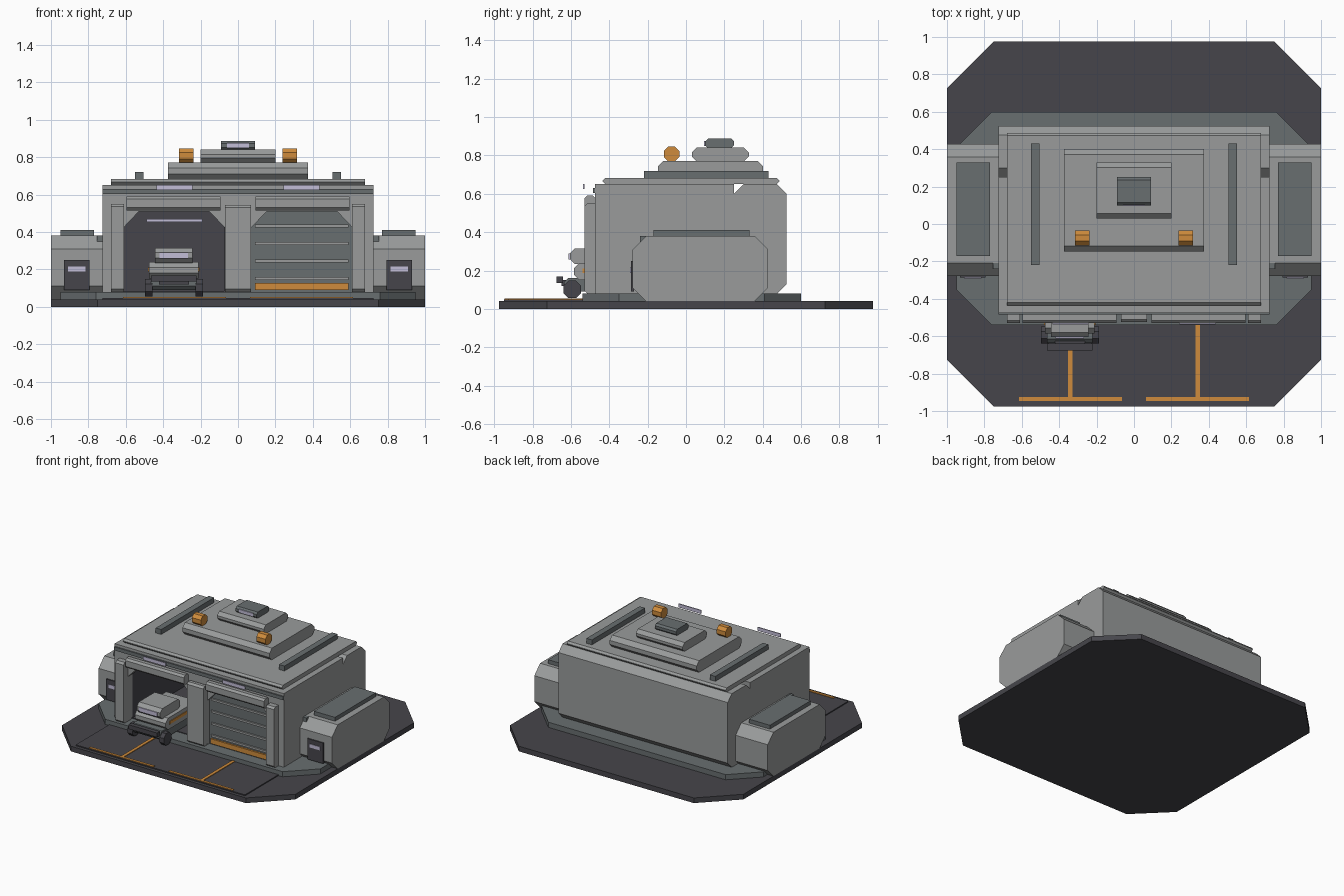
import bpy, bmesh, math


def material(name, r, g, b):
    m = bpy.data.materials.new(name)
    m.diffuse_color = (r, g, b, 1)
    return m


LIGHT = material("light grey", 0.32, 0.33, 0.33)
MID = material("slate grey", 0.138, 0.156, 0.162)
DARK = material("charcoal", 0.061, 0.060, 0.070)
ORANGE = material("signal orange", 0.62, 0.26, 0.045)
GLOW = material("pale lavender", 0.54, 0.51, 0.68)


def prism(name, pts, axis, a, b, mat):
    """Extrude a 2D outline from a to b along the given axis."""
    place = {"x": lambda p, t: (t, p[0], p[1]),
             "y": lambda p, t: (p[0], t, p[1]),
             "z": lambda p, t: (p[0], p[1], t)}[axis]
    bm = bmesh.new()
    lo = [bm.verts.new(place(p, a)) for p in pts]
    hi = [bm.verts.new(place(p, b)) for p in pts]
    n = len(pts)
    bm.faces.new(lo)
    bm.faces.new(hi)
    for i in range(n):
        j = (i + 1) % n
        bm.faces.new((lo[i], lo[j], hi[j], hi[i]))
    bmesh.ops.recalc_face_normals(bm, faces=bm.faces)
    me = bpy.data.meshes.new(name)
    bm.to_mesh(me)
    bm.free()
    me.materials.append(mat)
    ob = bpy.data.objects.new(name, me)
    bpy.context.collection.objects.link(ob)
    return ob


def rect(a0, a1, b0, b1, c=0.0):
    """Rectangle, or octagon when the corners are cut by c."""
    if c == 0:
        return [(a0, b0), (a1, b0), (a1, b1), (a0, b1)]
    return [(a0 + c, b0), (a1 - c, b0), (a1, b0 + c), (a1, b1 - c),
            (a1 - c, b1), (a0 + c, b1), (a0, b1 - c), (a0, b0 + c)]


def box(name, x0, x1, y0, y1, z0, z1, mat, c=0.0):
    """Block whose side profile (y, z) has corners cut by c."""
    return prism(name, rect(y0, y1, z0, z1, c), "x", min(x0, x1), max(x0, x1), mat)


# Ground slab, plinth and apron
prism("ground_slab", rect(-1, 1, -0.975, 0.975, 0.25), "z", 0, 0.04, DARK)
prism("plinth", rect(-0.95, 0.95, -0.54, 0.60, 0.19), "z", 0.04, 0.08, MID)
box("apron", -0.725, 0.725, -0.95, -0.53, 0.04, 0.048, DARK)

# Main hall: rear block, walls and front header
box("rear_block", -0.725, 0.725, 0.25, 0.525, 0.08, 0.65, LIGHT, 0.05)
box("front_header", -0.725, 0.725, -0.475, -0.42, 0.51, 0.65, LIGHT)
box("header_band", -0.725, 0.725, -0.485, -0.47, 0.603, 0.63, MID)
box("bay_divider", -0.07, 0.07, -0.475, 0.25, 0.08, 0.52, LIGHT)
box("bay_back_wall", -0.62, 0.62, 0.235, 0.25, 0.08, 0.60, DARK)
box("bay_ceiling", -0.62, 0.62, -0.42, 0.24, 0.52, 0.54, DARK)
box("bay_side_lining", -0.625, -0.61, -0.42, 0.24, 0.08, 0.53, DARK)
box("bay_divider_lining", -0.075, -0.065, -0.42, 0.24, 0.08, 0.53, DARK)
box("bay_floor", -0.62, -0.07, -0.42, 0.24, 0.08, 0.085, DARK)
box("bay_light", -0.49, -0.19, 0.222, 0.236, 0.453, 0.469, GLOW)

for s in (-1, 1):
    side = "left" if s < 0 else "right"
    cx = 0.34 * s

    # Walls and door frame
    box(side + "_wall", 0.62 * s, 0.725 * s, -0.475, 0.25, 0.08, 0.65, LIGHT)
    box(side + "_door_post", 0.61 * s, 0.68 * s, -0.53, -0.42, 0.08, 0.55, LIGHT, 0.015)
    box(side + "_lintel", 0.093 * s, 0.595 * s, -0.53, -0.47, 0.515, 0.59, LIGHT, 0.015)
    for tag, x, d in (("outer", 0.615, -1), ("inner", 0.068, 1)):
        pts = [(x * s, 0.515), ((x + 0.09 * d) * s, 0.515), (x * s, 0.42)]
        prism(f"{side}_{tag}_gusset", pts, "y", -0.475, -0.42, LIGHT)
    box(side + "_header_lamp", cx - 0.097, cx + 0.097, -0.538, -0.53, 0.625, 0.652, GLOW)

    # Apron markings
    box(side + "_stop_line", cx - 0.275, cx + 0.275, -0.945, -0.925, 0.046, 0.053, ORANGE)
    box(side + "_guide_line", cx - 0.012, cx + 0.012, -0.925, -0.54, 0.046, 0.053, ORANGE)

    # Side annex with roof hatch and front window
    box(side + "_annex", 0.72 * s, 1.0 * s, -0.278, 0.428, 0.04, 0.38, LIGHT, 0.07)
    box(side + "_annex_hatch", 0.77 * s, 0.95 * s, -0.17, 0.33, 0.375, 0.41, MID)
    box(side + "_annex_joint", 0.70 * s, 0.755 * s, -0.24, -0.18, 0.345, 0.38, MID)
    box(side + "_annex_door", 0.795 * s, 0.93 * s, -0.287, -0.27, 0.09, 0.25, DARK)
    box(side + "_annex_window", 0.815 * s, 0.908 * s, -0.291, -0.285, 0.188, 0.215, GLOW)

    # Roof rails and beacons
    box(side + "_roof_rail", 0.505 * s, 0.552 * s, -0.22, 0.43, 0.675, 0.72, MID)
    box(side + "_beacon", 0.238 * s, 0.315 * s, -0.115, -0.035, 0.768, 0.847, ORANGE, 0.023)

# Centre post between the doors
box("centre_post", -0.07, 0.07, -0.525, -0.47, 0.08, 0.545, LIGHT, 0.015)

# Closed shutter in the right bay
box("shutter", 0.068, 0.615, -0.45, -0.43, 0.08, 0.515, MID)
for i in range(4):
    z = 0.15 + 0.0935 * i
    box(f"shutter_slat_{i + 1}", 0.09, 0.59, -0.462, -0.448, z - 0.008, z + 0.008, LIGHT)
box("shutter_warning_bar", 0.09, 0.59, -0.464, -0.448, 0.09, 0.127, ORANGE)

# Stepped roof
box("roof_slab", -0.68, 0.68, -0.435, 0.487, 0.65, 0.682, LIGHT, 0.014)
box("roof_tier_lower", -0.373, 0.373, -0.147, 0.402, 0.68, 0.772, LIGHT, 0.03)
box("roof_tier_upper", -0.2, 0.2, 0.03, 0.328, 0.77, 0.84, LIGHT, 0.025)
box("roof_cap", -0.09, 0.09, 0.1, 0.25, 0.838, 0.887, MID, 0.014)
box("roof_cap_window", -0.06, 0.06, 0.095, 0.102, 0.85, 0.876, GLOW)

# Vehicle parked in the open bay
vx = -0.343
box("vehicle_chassis", vx - 0.122, vx + 0.122, -0.635, -0.15, 0.09, 0.16, MID, 0.02)
box("vehicle_bumper", vx - 0.122, vx + 0.122, -0.675, -0.64, 0.135, 0.168, DARK)
box("vehicle_bumper_mount", vx - 0.08, vx + 0.08, -0.65, -0.6, 0.12, 0.15, DARK)
box("vehicle_hull", vx - 0.132, vx + 0.132, -0.585, -0.17, 0.15, 0.24, LIGHT, 0.03)
box("vehicle_cabin", vx - 0.1, vx + 0.1, -0.605, -0.36, 0.235, 0.315, LIGHT, 0.025)
box("vehicle_windscreen", vx - 0.077, vx + 0.077, -0.612, -0.603, 0.258, 0.29, GLOW)
for s in (-1, 1):
    side = "left" if s < 0 else "right"
    box(side + "_vehicle_stripe", vx + 0.13 * s, vx + 0.137 * s, -0.54, -0.22, 0.188, 0.21, ORANGE)
    for tag, y in (("front", -0.593), ("rear", -0.25)):
        pts = [(y + 0.05 * math.cos(math.pi / 8 + k * math.pi / 4),
                0.102 + 0.05 * math.sin(math.pi / 8 + k * math.pi / 4)) for k in range(8)]
        xs = sorted((vx + 0.115 * s, vx + 0.155 * s))
        prism(f"{side}_{tag}_wheel", pts, "x", xs[0], xs[1], DARK)
